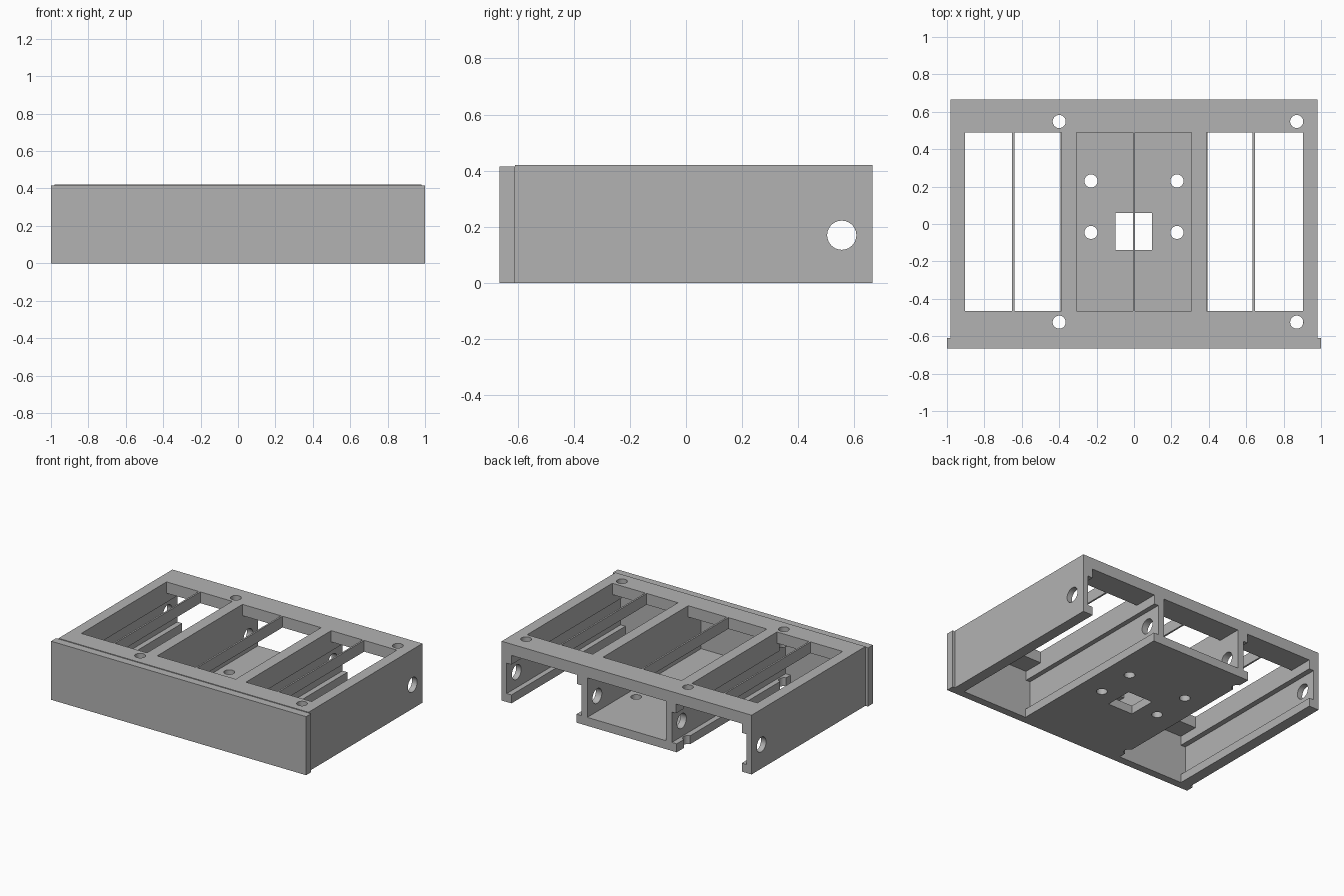
import bpy, bmesh
from math import pi

if "Cube" in bpy.data.objects:
    bpy.data.objects.remove(bpy.data.objects["Cube"], do_unlink=True)

grey = bpy.data.materials.new("plain_grey")
grey.use_nodes = True
grey.diffuse_color = (0.45, 0.45, 0.45, 1)
grey.node_tree.nodes["Principled BSDF"].inputs["Base Color"].default_value = grey.diffuse_color

BACK, FRONT, OUTER = 0.665, -0.61, 0.98
TOP, PLATE = 0.42, 0.34          # upper and lower face of the top frame
OPEN_Y = (-0.465, 0.49)


def finish(bm, name):
    bmesh.ops.recalc_face_normals(bm, faces=bm.faces)
    mesh = bpy.data.meshes.new(name)
    bm.to_mesh(mesh)
    bm.free()
    mesh.materials.append(grey)
    obj = bpy.data.objects.new(name, mesh)
    bpy.context.collection.objects.link(obj)
    return obj


def extrude(name, profile, y0, y1):
    """Extrude an x-z profile along y."""
    bm = bmesh.new()
    face = bm.faces.new([bm.verts.new((x, y0, z)) for x, z in profile])
    new = bmesh.ops.extrude_face_region(bm, geom=[face])["geom"]
    verts = [v for v in new if isinstance(v, bmesh.types.BMVert)]
    bmesh.ops.translate(bm, vec=(0, y1 - y0, 0), verts=verts)
    return finish(bm, name)


def box(name, x, y, z):
    return extrude(name, [(x[0], z[0]), (x[1], z[0]), (x[1], z[1]), (x[0], z[1])], *y)


def cylinder(name, centre, radius, length, turn=0):
    bpy.ops.mesh.primitive_cylinder_add(vertices=40, radius=radius, depth=length,
                                        location=centre, rotation=(0, turn, 0))
    obj = bpy.context.object
    obj.name = name
    obj.data.materials.append(grey)
    return obj


def cut(targets, cutter):
    for obj in targets:
        mod = obj.modifiers.new("cut", "BOOLEAN")
        mod.operation, mod.solver, mod.object = "DIFFERENCE", "EXACT", cutter
        bpy.context.view_layer.objects.active = obj
        bpy.ops.object.modifier_apply(modifier=mod.name)
    bpy.data.objects.remove(cutter, do_unlink=True)


# Top frame with three long openings
frame = box("top_frame", (-OUTER, OUTER), (FRONT, BACK), (PLATE, TOP))
for x in ((-0.903, -0.388), (-0.308, 0.308), (0.388, 0.903)):
    cut([frame], box("opening_cutter", x, OPEN_Y, (0.2, 0.6)))

# Thin bars dividing the openings
for name, x in (("left_bar", 0.64), ("centre_bar", 0), ("right_bar", -0.645)):
    box(name, (x - 0.006, x + 0.006), OPEN_Y, (PLATE, TOP))

# Front panel and centre floor
box("front_panel", (-1, 1), (-0.665, FRONT), (0, 0.415))
floor = box("centre_floor", (-0.308, 0.308), (FRONT, BACK), (0, 0.06))

# Walls with a lip at the top and a foot at the bottom
outer_profile = [(OUTER, 0), (OUTER, PLATE), (0.903, PLATE), (0.903, 0.275),
                 (0.94, 0.275), (0.94, 0.06), (0.903, 0.06), (0.903, 0)]
inner_profile = [(0.308, 0), (0.393, 0), (0.393, 0.06), (0.355, 0.06),
                 (0.355, 0.275), (0.388, 0.275), (0.388, PLATE), (0.308, PLATE)]
walls = []
for side, s in (("left", 1), ("right", -1)):
    for part, profile in (("outer", outer_profile), ("inner", inner_profile)):
        walls.append(extrude(f"{side}_{part}_wall", [(s * x, z) for x, z in profile],
                             FRONT, BACK))

# Cable hole through all the walls
cut(walls, cylinder("cable_cutter", (0, 0.555, 0.17), 0.052, 3, pi / 2))

# Screw holes in the frame, and in the wall below those on the right
right_inner = walls[3]
for y in (-0.525, 0.548):
    cut([frame], cylinder("screw_cutter", (0.87, y, 0.2), 0.035, 1))
    cut([frame, right_inner], cylinder("screw_cutter", (-0.4, y, 0.2), 0.035, 1))

# Screw holes and square window in the floor
for x in (-0.23, 0.23):
    for y in (-0.045, 0.23):
        cut([floor], cylinder("screw_cutter", (x, y, 0), 0.035, 1))
cut([floor], box("window_cutter", (-0.1, 0.095), (-0.14, 0.06), (-0.1, 0.2)))

# Smooth hole walls, sharp edges elsewhere
bpy.ops.object.select_all(action="DESELECT")
for obj in [frame, floor] + walls:
    obj.select_set(True)
bpy.context.view_layer.objects.active = frame
bpy.ops.object.shade_smooth_by_angle(angle=pi / 6)
